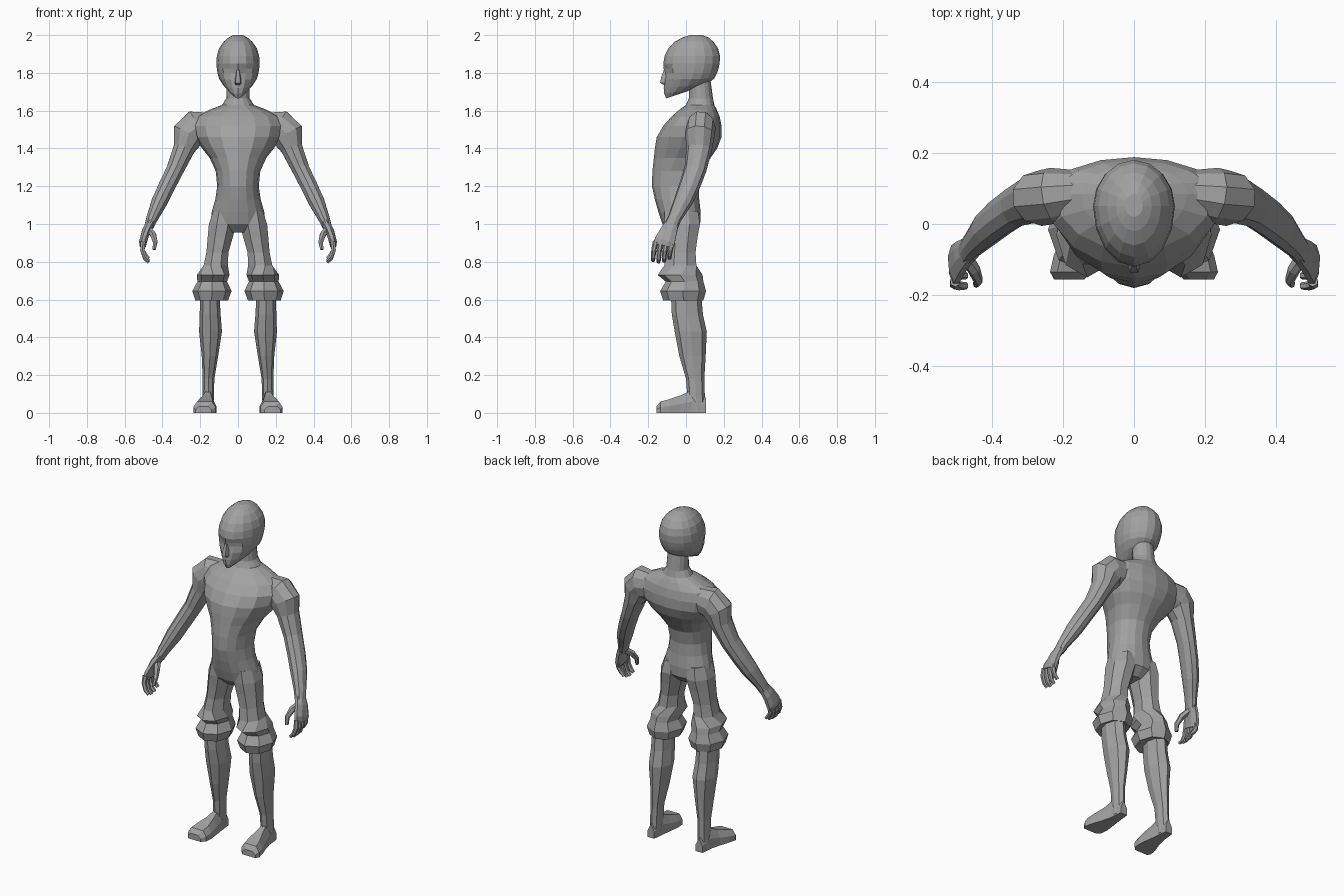
import bpy, bmesh, math
from mathutils import Vector

grey = bpy.data.materials.new("plain_grey")
grey.diffuse_color = (0.36, 0.36, 0.36, 1)


def loft(name, rings, mirror=False):
    """Skin a list of equal-length point rings and cap both ends."""
    bm = bmesh.new()
    vs = [[bm.verts.new(p) for p in r] for r in rings]
    n = len(rings[0])
    for a, b in zip(vs, vs[1:]):
        for i in range(n):
            j = (i + 1) % n
            bm.faces.new((a[i], a[j], b[j], b[i]))
    bm.faces.new(vs[0])
    bm.faces.new(vs[-1])
    bmesh.ops.recalc_face_normals(bm, faces=bm.faces)
    me = bpy.data.meshes.new(name)
    bm.to_mesh(me)
    bm.free()
    me.materials.append(grey)
    ob = bpy.data.objects.new(name, me)
    bpy.context.collection.objects.link(ob)
    if mirror:
        ob.modifiers.new("mirror", 'MIRROR').use_mirror_merge = False
    return ob


def egg(x0, x1, yf, yb, yc, zf, zb, n, turn=0.0):
    """Level or tilted ring, widest at yc, reaching yf in front and yb behind."""
    pts = []
    for i in range(n):
        a = 2 * math.pi * i / n + turn
        s = math.sin(a)
        y = yc + s * ((yb - yc) if s > 0 else (yc - yf))
        x = (x0 + x1) / 2 + math.cos(a) * (x1 - x0) / 2
        pts.append((x, y, zf + (zb - zf) * (y - yf) / (yb - yf)))
    return pts


def tube(name, path, n=8):
    """Mirrored limb along a path of (x, y, z, radius across, radius in depth)."""
    rings = []
    P = [Vector(p[:3]) for p in path]
    for i, p in enumerate(path):
        t = (P[min(i + 1, len(P) - 1)] - P[max(i - 1, 0)]).normalized()
        u = t.cross(Vector((0, 1, 0))).normalized()
        v = u.cross(t)
        ring = []
        for k in range(n):
            a = 2 * math.pi * (k + 0.5) / n
            ring.append(P[i] + (u * p[3] * math.cos(a) + v * p[4] * math.sin(a)) * 1.05)
        rings.append(ring)
    return loft(name, rings, True)


# torso and neck: z, half width, front, back, widest depth
torso = [
    (.955, .06, -.08, .03, -.02), (1.0, .145, -.125, .075, -.01),
    (1.06, .14, -.145, .078, -.02), (1.13, .12, -.165, .07, -.03),
    (1.2, .11, -.18, .068, -.03), (1.28, .118, -.178, .085, -.02),
    (1.35, .15, -.17, .13, .02), (1.40, .19, -.165, .165, .05),
    (1.46, .23, -.155, .188, .07), (1.52, .245, -.12, .188, .075),
    (1.57, .22, -.075, .178, .08), (1.605, .15, -.035, .163, .085),
    (1.63, .085, 0, .15, .085), (1.665, .062, .015, .143, .08),
    (1.76, .058, .02, .13, .075)]
loft("torso", [egg(-w, w, f, b, c, z, z, 16) for z, w, f, b, c in torso])

# head: front z, back z, half width, front, back, widest depth
head = [
    (1.665, 1.70, .022, -.105, .0, -.06), (1.69, 1.715, .05, -.115, .04, -.03),
    (1.72, 1.74, .075, -.118, .11, .01), (1.765, 1.77, .1, -.115, .15, .03),
    (1.80, 1.80, .109, -.115, .165, .04), (1.822, 1.822, .112, -.118, .172, .045),
    (1.85, 1.85, .115, -.12, .178, .05), (1.89, 1.89, .112, -.113, .18, .05),
    (1.93, 1.93, .1, -.093, .17, .05), (1.965, 1.965, .076, -.06, .145, .05),
    (1.987, 1.987, .05, -.02, .12, .05), (2.0, 2.0, .025, .02, .085, .05)]
rings = [egg(-w, w, f, b, c, zf, zb, 16) for zf, zb, w, f, b, c in head]
# eye sockets pressed into the front of the face
for r in rings[4:6]:
    for i, (x, y, z) in enumerate(r):
        if y < -.08 and .02 < abs(x) < .07:
            r[i] = (x, y + .014, z)
loft("head", rings)

# nose wedge: z, half width, tip depth
loft("nose", [[(-w, -.095, z), (-w * .6, y, z), (w * .6, y, z), (w, -.095, z)]
              for z, w, y in [(1.735, .016, -.115), (1.747, .021, -.137),
                              (1.775, .017, -.132), (1.815, .010, -.118)]])

# shorts legs with a flared double cuff: z, inner, outer, front, back
shorts = [
    (1.07, .02, .135, -.12, .07), (1.0, .004, .16, -.122, .082),
    (.93, .022, .166, -.115, .068), (.85, .046, .172, -.112, .057),
    (.78, .048, .187, -.122, .062), (.73, .045, .218, -.15, .088),
    (.695, .058, .215, -.107, .092), (.645, .034, .242, -.137, .106),
    (.595, .053, .226, -.12, .092), (.60, .10, .20, -.08, .07)]
loft("shorts_leg", [egg(a, b, f, k, (f + k) / 2, z, z, 8, math.pi / 8 * (z > .74))
                    for z, a, b, f, k in shorts], True)

# lower legs
shin = [
    (.63, .098, .20, -.08, .08), (.52, .092, .203, -.075, .09),
    (.43, .085, .206, -.06, .11), (.30, .105, .192, -.035, .104),
    (.18, .125, .187, .0, .097), (.08, .128, .188, .008, .1),
    (.01, .13, .19, .01, .105)]
loft("lower_leg", [egg(a, b, f, k, (f + k) / 2, z, z, 8)
                   for z, a, b, f, k in shin], True)

# feet, heel to toe: depth, inner, outer, height
foot = [(.105, .138, .182, .08), (.03, .13, .19, .12), (-.03, .122, .205, .092),
        (-.09, .115, .226, .072), (-.135, .118, .236, .06), (-.156, .14, .225, .035)]
loft("foot", [[(a, y, 0), (b, y, 0), (b, y, h * .5), (b - .02, y, h),
               (a + .02, y, h), (a, y, h * .5)] for y, a, b, h in foot], True)

# arms from shoulder to wrist
tube("arm", [
    (.16, .09, 1.515, .075, .06), (.225, .08, 1.51, .09, .075),
    (.262, .073, 1.475, .088, .075), (.285, .07, 1.40, .057, .065),
    (.332, .05, 1.29, .046, .056), (.377, .018, 1.2, .044, .053),
    (.415, -.015, 1.12, .042, .048), (.455, -.06, 1.03, .03, .035),
    (.47, -.078, .99, .025, .036)], 10)

# hands
tube("palm", [(.462, -.07, 1.01, .024, .034), (.485, -.09, .965, .023, .045),
              (.502, -.112, .91, .021, .056), (.504, -.118, .885, .017, .054)])
for k in range(4):
    y, drop = -.162 + k * .029, (.0, .008, .004, -.012)[k]
    tube("finger_%d" % (k + 1), [
        (.503, y, .905, .014, .014), (.506, y - .008, .862, .013, .013),
        (.492, y - .012, .825 - drop, .012, .012),
        (.472, y - .012, .805 - drop, .009, .010)], 6)
tube("thumb", [(.475, -.09, .975, .018, .02), (.45, -.128, .945, .017, .018),
               (.438, -.158, .905, .013, .014), (.444, -.17, .865, .009, .010)], 6)
